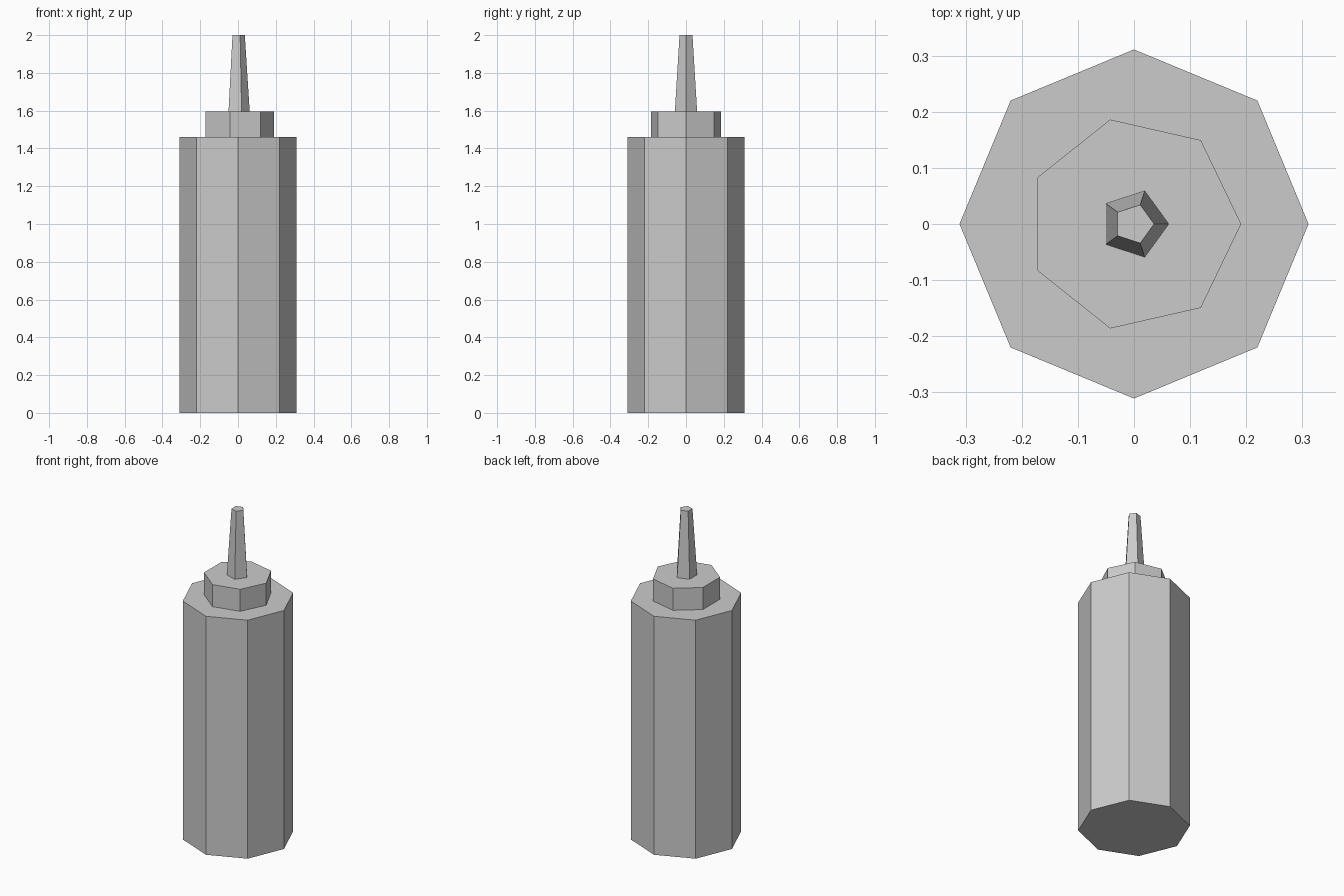
import bpy, bmesh
from math import cos, sin, tau

if "Cube" in bpy.data.objects:
    bpy.data.objects.remove(bpy.data.objects["Cube"])


def prism(name, sides, z0, z1, r0, r1):
    """Flat-sided frustum with one corner pointing along +x."""
    bm = bmesh.new()
    rings = [[bm.verts.new((r * cos(tau * i / sides), r * sin(tau * i / sides), z))
              for i in range(sides)] for r, z in ((r0, z0), (r1, z1))]
    low, high = rings
    bm.faces.new(low[::-1])
    bm.faces.new(high)
    for i in range(sides):
        j = (i + 1) % sides
        bm.faces.new((low[i], low[j], high[j], high[i]))
    mesh = bpy.data.meshes.new(name)
    bm.to_mesh(mesh)
    bm.free()
    obj = bpy.data.objects.new(name, mesh)
    bpy.context.collection.objects.link(obj)
    return obj


# Octagonal bottle, seven-sided cap, tapered five-sided nozzle
prism("bottle_body", 8, 0.0, 1.46, 0.311, 0.311)
prism("cap", 7, 1.46, 1.595, 0.191, 0.191)
prism("nozzle", 5, 1.595, 2.0, 0.062, 0.036)
